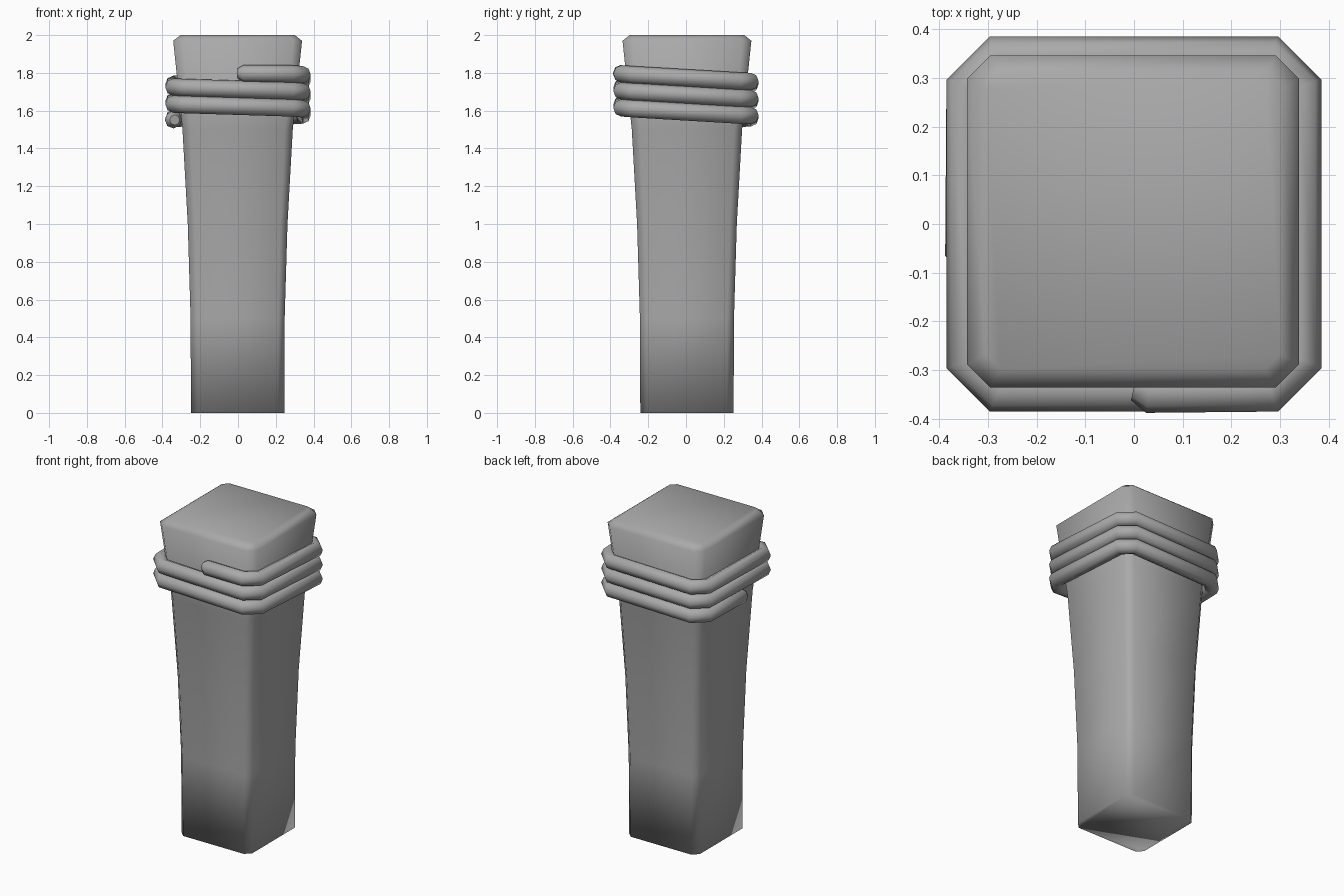
import bpy
import bmesh

cube = bpy.data.objects.get("Cube")
if cube:
    bpy.data.objects.remove(cube, do_unlink=True)

grey = bpy.data.materials.new("plain_grey")
grey.use_nodes = True
grey.diffuse_color = (0.4, 0.4, 0.4, 1)
grey.node_tree.nodes["Principled BSDF"].inputs["Base Color"].default_value = (0.4, 0.4, 0.4, 1)


def octagon(half, flat):
    """Corner-cut square, counter-clockwise from the front right corner."""
    return [(flat, -half), (half, -flat), (half, flat), (flat, half),
            (-flat, half), (-half, flat), (-half, -flat), (-flat, -half)]


# Post: flared shaft with cut corners and a bevelled top
bm = bmesh.new()
rings = []
for z, half, flat in [(0, 0.247, 0.212), (0.5, 0.249, 0.214), (1, 0.264, 0.227),
                      (1.5, 0.292, 0.25), (1.97, 0.341, 0.293), (2, 0.303, 0.272)]:
    rings.append([bm.verts.new((x - 0.002, y + 0.005, z)) for x, y in octagon(half, flat)])
for low, high in zip(rings, rings[1:]):
    for i in range(8):
        j = (i + 1) % 8
        bm.faces.new((low[i], low[j], high[j], high[i]))
bm.faces.new(rings[0][::-1])
bm.faces.new(rings[-1])
for face in bm.faces:
    face.smooth = True
mesh = bpy.data.meshes.new("post")
bm.to_mesh(mesh)
bm.free()
mesh.materials.append(grey)
post = bpy.data.objects.new("post", mesh)
bpy.context.collection.objects.link(post)

# Rope: descending coil, tips tucked in toward the post
drops = [0, 0.005, 0.038, 0.041, 0.053, 0.056, 0.07, 0.073]
path = [(0.0, -0.335, 1.797, 0.6), (0.03, -0.342, 1.797, 1)]
for turn in range(3):
    for (x, y), drop in zip(octagon(0.3425, 0.279), drops):
        path.append((x, y, 1.795 - 0.09 * turn - drop, 1))
path = path[:-2]
path += [(-0.342, -0.06, 1.552, 1), (-0.335, -0.09, 1.551, 0.6)]

curve = bpy.data.curves.new("rope_coil", "CURVE")
curve.dimensions = "3D"
curve.twist_mode = "Z_UP"
curve.bevel_depth = 0.046
curve.bevel_resolution = 2
curve.use_fill_caps = True
spline = curve.splines.new("POLY")
spline.points.add(len(path) - 1)
for point, (x, y, z, radius) in zip(spline.points, path):
    point.co = (x, y, z, 1)
    point.radius = radius
curve.materials.append(grey)
rope = bpy.data.objects.new("rope_coil", curve)
bpy.context.collection.objects.link(rope)
bpy.ops.object.select_all(action="DESELECT")
rope.select_set(True)
bpy.context.view_layer.objects.active = rope
bpy.ops.object.convert(target="MESH")
bpy.ops.object.shade_smooth()
